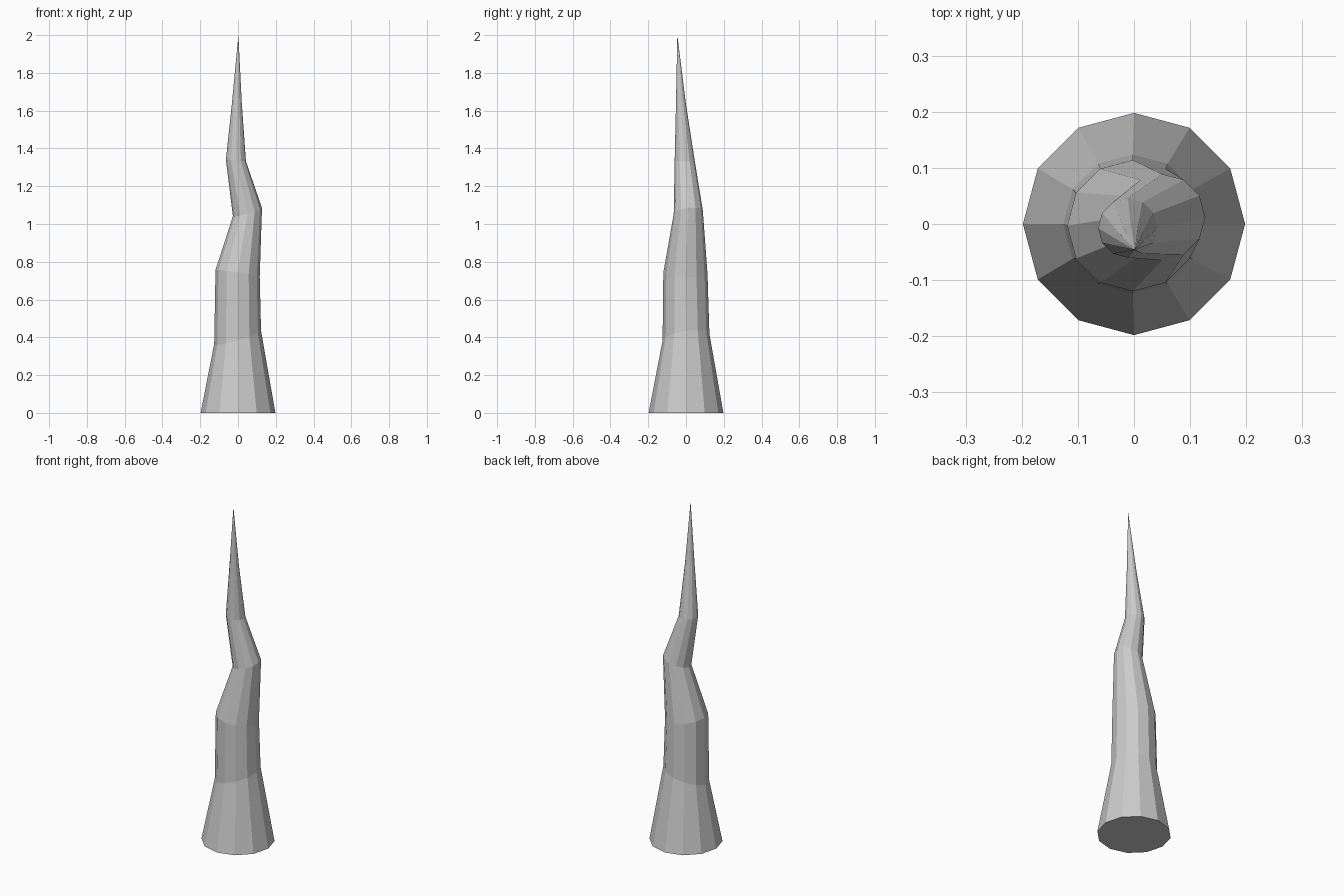
import bpy, bmesh
from math import cos, sin, pi

if "Cube" in bpy.data.objects:
    bpy.data.objects.remove(bpy.data.objects["Cube"])

SIDES = 12
# Ring sections: centre x, y, z, radius, slope of the ring along x and y
rings = [
    (0.0, 0.0, 0.0, 0.198, 0.0, 0.0),
    (-0.002, 0.0, 0.40, 0.124, 0.28, 0.14),
    (-0.002, -0.003, 0.738, 0.117, -0.16, -0.04),
    (0.050, 0.012, 1.063, 0.077, 0.28, 0.12),
    (-0.011, -0.007, 1.336, 0.053, -0.08, 0.0),
    (-0.006, -0.027, 1.64, 0.026, 0.0, 0.0),
]
tip = (0.002, -0.046, 2.0)

bm = bmesh.new()
loops = []
for cx, cy, cz, r, sx, sy in rings:
    loop = []
    for i in range(SIDES):
        dx, dy = r * cos(2 * pi * i / SIDES), r * sin(2 * pi * i / SIDES)
        loop.append(bm.verts.new((cx + dx, cy + dy, cz + sx * dx + sy * dy)))
    loops.append(loop)

# Flat base, tapering crooked sides, pointed tip
bm.faces.new(loops[0][::-1])
for a, b in zip(loops, loops[1:]):
    for i in range(SIDES):
        j = (i + 1) % SIDES
        bm.faces.new((a[i], a[j], b[j], b[i]))
top = bm.verts.new(tip)
for i in range(SIDES):
    bm.faces.new((loops[-1][i], loops[-1][(i + 1) % SIDES], top))

mesh = bpy.data.meshes.new("crooked_spike")
bm.to_mesh(mesh)
bm.free()
bpy.context.collection.objects.link(bpy.data.objects.new("crooked_spike", mesh))
